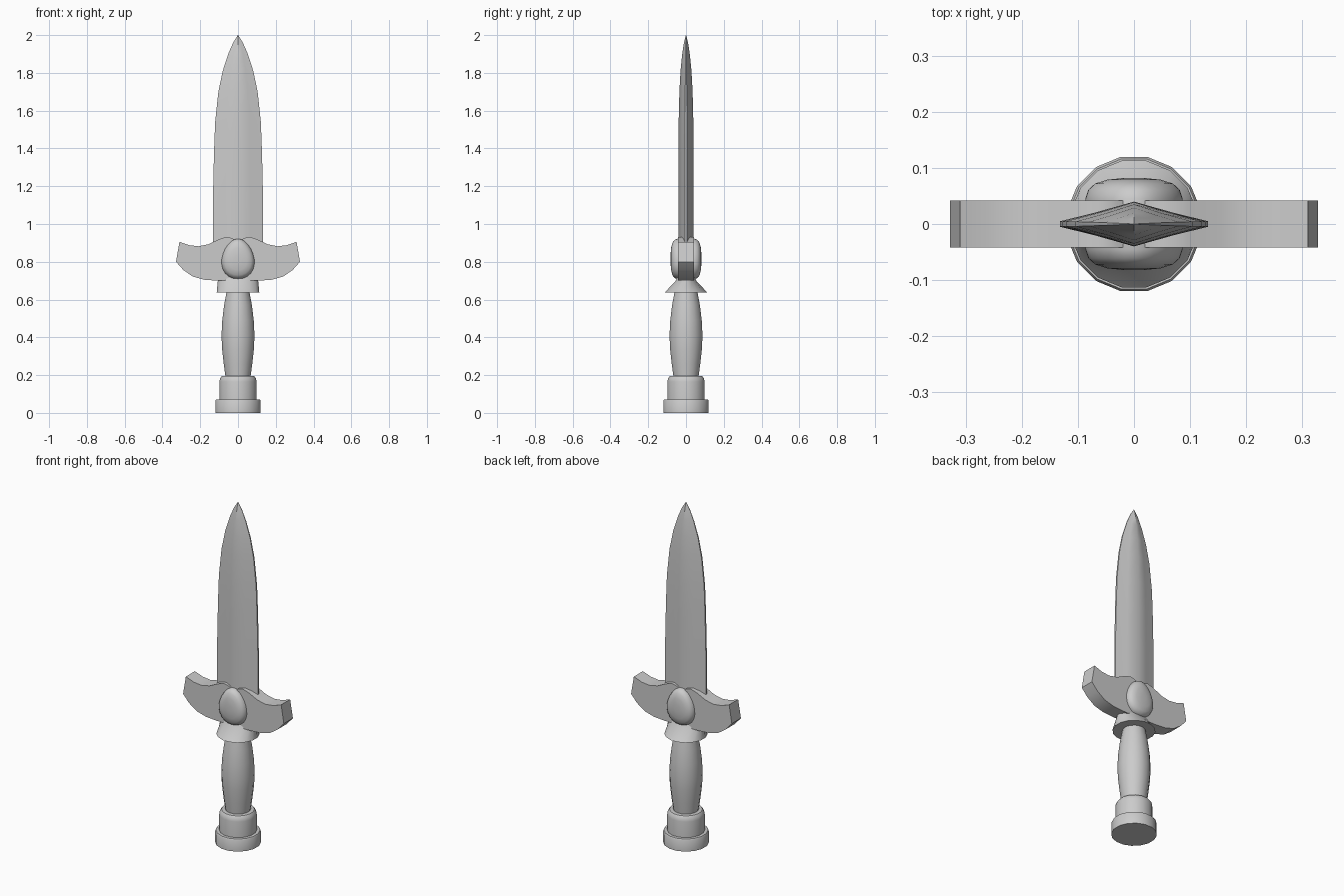
import bpy, bmesh, math

if "Cube" in bpy.data.objects:
    bpy.data.objects.remove(bpy.data.objects["Cube"])


def make_object(name, bm, angle=40):
    bmesh.ops.remove_doubles(bm, verts=bm.verts, dist=1e-5)
    bmesh.ops.recalc_face_normals(bm, faces=bm.faces)
    mesh = bpy.data.meshes.new(name)
    bm.to_mesh(mesh)
    bm.free()
    obj = bpy.data.objects.new(name, mesh)
    bpy.context.collection.objects.link(obj)
    bpy.ops.object.select_all(action='DESELECT')
    bpy.context.view_layer.objects.active = obj
    obj.select_set(True)
    bpy.ops.object.shade_smooth_by_angle(angle=math.radians(angle))
    return obj


def loft(name, rings, cap_start=True, cap_end=True, angle=40):
    """Skin a stack of equal-length point rings."""
    bm = bmesh.new()
    rows = [[bm.verts.new(p) for p in ring] for ring in rings]
    n = len(rows[0])
    for a, b in zip(rows, rows[1:]):
        for i in range(n):
            j = (i + 1) % n
            bm.faces.new((a[i], a[j], b[j], b[i]))
    if cap_start:
        bm.faces.new(rows[0][::-1])
    if cap_end:
        bm.faces.new(rows[-1])
    return make_object(name, bm, angle)


def oval(rx, ry, z, n=16):
    # flats face the axes
    return [(rx * math.cos((i + .5) * math.tau / n),
             ry * math.sin((i + .5) * math.tau / n), z) for i in range(n)]


def turned(name, profile):
    return loft(name, [oval(r, r, z) for r, z in profile])


# Pommel: wide foot and rounded drum
turned("pommel_foot", [(.122, 0), (.122, .065), (.118, .072)])
turned("pommel_drum", [(.1, .06), (.1, .165), (.097, .182), (.088, .194), (.06, .196)])

# Swelling grip
turned("grip", [(.066, .18), (.077, .26), (.086, .34), (.089, .41),
                (.085, .49), (.075, .57), (.06, .65)])

# Flared collar, round below and flattened to the guard above
loft("collar", [oval(.115, .115, .637), oval(.109, .055, .70), oval(.107, .042, .73)])

# Cross guard: mirrored outline extruded along y
half = [(0, .905), (.03, .925), (.06, .932), (.10, .92), (.155, .893), (.21, .882),
        (.26, .888), (.31, .906), (.328, .80), (.29, .757), (.24, .722),
        (.18, .705), (.11, .70), (0, .70)]
outline = half + [(-x, z) for x, z in half[-2:0:-1]]
loft("guard", [[(x, y, z) for x, z in outline] for y in (-.042, .042)])

# Egg-shaped boss domed on both faces
def egg(scale, y, n=24):
    pts = []
    for i in range(n):
        a = i * math.tau / n
        w = .086 * (1 - .17 * math.sin(a))
        pts.append((scale * w * math.cos(a), y, .815 + scale * .107 * math.sin(a)))
    return pts

dome = [(.2, .082), (.55, .079), (.8, .072), (.94, .061), (1, .045)]
loft("boss", [egg(s, -y) for s, y in dome] + [egg(s, y) for s, y in dome[::-1]])

# Blade: diamond section with narrow flat edges, tapering to a point
sections = [(.132, .04, .86), (.132, .04, 1.16), (.127, .04, 1.38), (.121, .039, 1.54),
            (.104, .035, 1.70), (.081, .029, 1.81), (.052, .02, 1.90),
            (.026, .011, 1.96), (.001, .001, 2.0)]
rings = []
for w, t, z in sections:
    e = t * .12
    rings.append([(w, -e, z), (w, e, z), (w * .5, t * .53, z), (0, t, z),
                  (-w * .5, t * .53, z), (-w, e, z), (-w, -e, z),
                  (-w * .5, -t * .53, z), (0, -t, z), (w * .5, -t * .53, z)])
loft("blade", rings)
